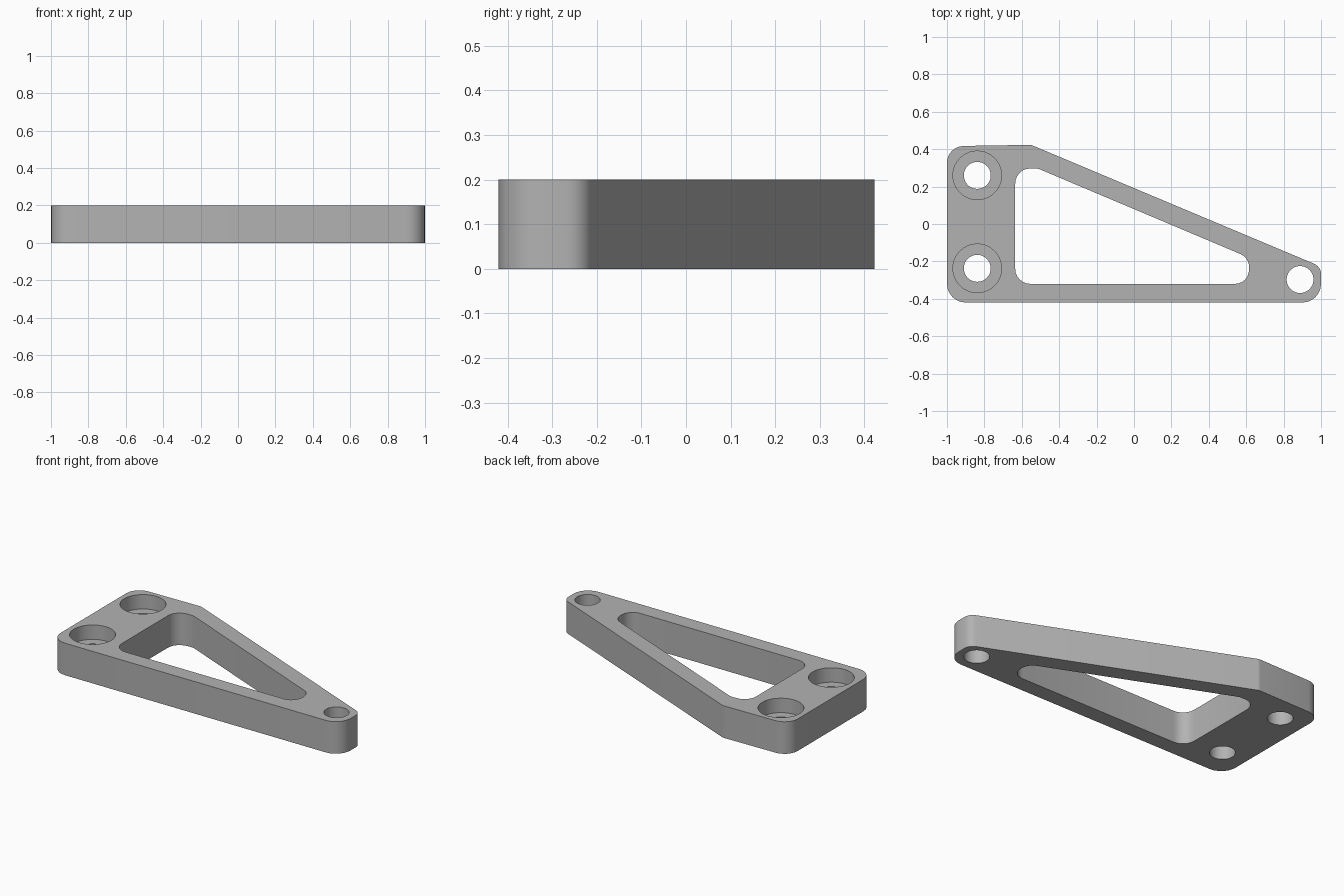
import bpy, bmesh, math
from mathutils import Vector

cube = bpy.data.objects.get("Cube")
if cube:
    bpy.data.objects.remove(cube, do_unlink=True)

HEIGHT = 0.2
BORE_FLOOR = 0.11

grey = bpy.data.materials.new("plain grey")
grey.use_nodes = True
colour = (0.45, 0.45, 0.45, 1)
grey.diffuse_color = colour
grey.node_tree.nodes["Principled BSDF"].inputs["Base Color"].default_value = colour


def rounded(corners, steps=6):
    """Round each (x, y, radius) corner of a polygon with an arc."""
    points = []
    for i, (x, y, r) in enumerate(corners):
        p = Vector((x, y))
        a = (Vector(corners[i - 1][:2]) - p).normalized()
        b = (Vector(corners[(i + 1) % len(corners)][:2]) - p).normalized()
        half = a.angle(b) / 2
        centre = p + (a + b).normalized() * (r / math.sin(half))
        start = p + a * (r / math.tan(half)) - centre
        end = p + b * (r / math.tan(half)) - centre
        sweep = math.pi - 2 * half
        for k in range(steps + 1):
            t = k / steps
            arc = (start * math.sin((1 - t) * sweep) + end * math.sin(t * sweep)) / math.sin(sweep)
            points.append(centre + arc)
    return points


def circle(x, y, r, sides=40):
    return [Vector((x + r * math.cos(a), y + r * math.sin(a)))
            for a in (2 * math.pi * k / sides for k in range(sides))]


bm = bmesh.new()


def ring(points, z):
    return [bm.verts.new((p.x, p.y, z)) for p in points]


def bridge(a, b):
    for i in range(len(a)):
        bm.faces.new((a[i - 1], a[i], b[i], b[i - 1]))


def cap(rings):
    edges = [bm.edges.get((r[i - 1], r[i])) for r in rings for i in range(len(r))]
    bmesh.ops.triangle_fill(bm, edges=edges, use_beauty=True, normal=(0, 0, 1))


top, bottom = [], []

# Outer wall, triangular window and pivot hole run straight through
outline = rounded([(-1, -0.42, 0.1), (1, -0.42, 0.1), (1, -0.228, 0.06),
                   (-0.55, 0.423, 0.04), (-1, 0.416, 0.09)])
window = rounded([(-0.635, -0.32, 0.08), (0.615, -0.32, 0.075), (0.615, -0.18, 0.075),
                  (-0.515, 0.297, 0.08), (-0.635, 0.297, 0.08)])
for shape in (outline, window, circle(0.888, -0.297, 0.072)):
    low, high = ring(shape, 0), ring(shape, HEIGHT)
    bridge(low, high)
    bottom.append(low)
    top.append(high)

# Two counterbored screw holes
for y in (0.26, -0.237):
    narrow, wide = circle(-0.838, y, 0.072), circle(-0.838, y, 0.13)
    levels = [ring(narrow, 0), ring(narrow, BORE_FLOOR),
              ring(wide, BORE_FLOOR), ring(wide, HEIGHT)]
    for a, b in zip(levels, levels[1:]):
        bridge(a, b)
    bottom.append(levels[0])
    top.append(levels[-1])

# Flat top and bottom faces
cap(top)
cap(bottom)
bmesh.ops.recalc_face_normals(bm, faces=bm.faces)

mesh = bpy.data.meshes.new("bracket_plate")
bm.to_mesh(mesh)
bm.free()
mesh.materials.append(grey)
plate = bpy.data.objects.new("bracket_plate", mesh)
bpy.context.collection.objects.link(plate)

bpy.ops.object.select_all(action='DESELECT')
plate.select_set(True)
bpy.context.view_layer.objects.active = plate
bpy.ops.object.shade_smooth_by_angle(angle=math.radians(30))
